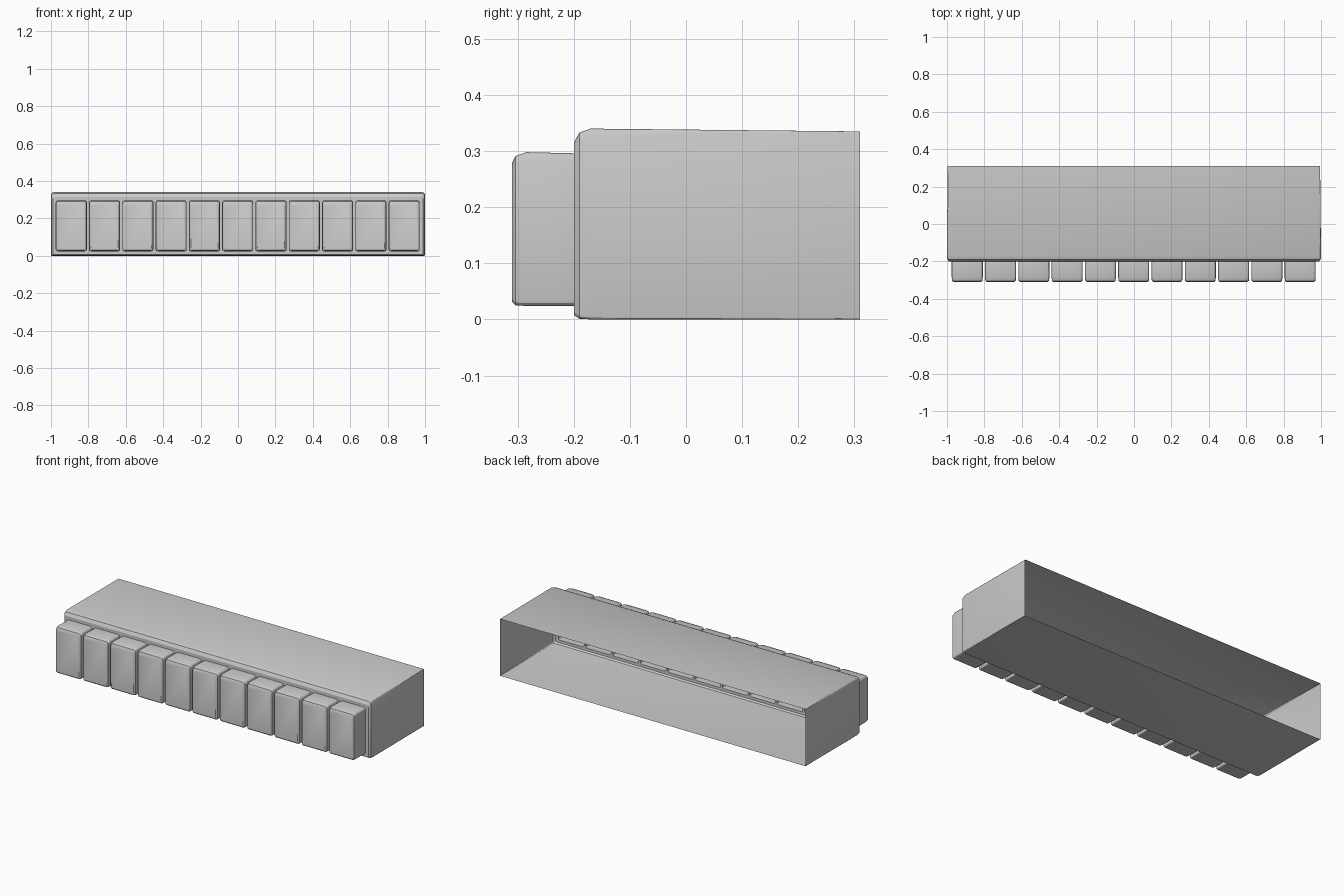
import bpy, bmesh, math

if "Cube" in bpy.data.objects:
    bpy.data.objects.remove(bpy.data.objects["Cube"])

CORNER_STEPS = 3


def ring(bm, y, x0, x1, z0, z1, r_top, r_low):
    """Rounded rectangle of vertices in the plane y."""
    corners = [(x1, z0, -1, 1, r_low, -90), (x1, z1, -1, -1, r_top, 0),
               (x0, z1, 1, -1, r_top, 90), (x0, z0, 1, 1, r_low, 180)]
    verts = []
    for x, z, sx, sz, r, start in corners:
        for k in range(CORNER_STEPS + 1):
            a = math.radians(start + 90 * k / CORNER_STEPS)
            verts.append(bm.verts.new((x + sx * r + r * math.cos(a), y,
                                       z + sz * r + r * math.sin(a))))
    return verts


def loft(bm, rings):
    for a, b in zip(rings, rings[1:]):
        n = len(a)
        for i in range(n):
            j = (i + 1) % n
            bm.faces.new((a[i], a[j], b[j], b[i]))


def loop_edges(bm, verts):
    return [bm.edges.get((v, verts[i - 1])) for i, v in enumerate(verts)]


bm = bmesh.new()

# Outer sleeve, open at the back, rounded towards the front
sleeve = [ring(bm, 0.31, -0.997, 0.995, 0.0, 0.335, 0.002, 0.002),
          ring(bm, -0.17, -1.0, 1.0, 0.0, 0.34, 0.014, 0.006),
          ring(bm, -0.19, -0.998, 0.998, 0.001, 0.333, 0.016, 0.008),
          ring(bm, -0.20, -0.99, 0.99, 0.008, 0.315, 0.016, 0.008)]
loft(bm, sleeve)
front_edges = loop_edges(bm, sleeve[-1])

# Row of hollow rounded blocks pushed out of the front wall
for i in range(11):
    c = -0.8915 + 0.178 * i
    profile = [(-0.20, 0.083, 0.024, 0.296), (-0.285, 0.083, 0.024, 0.298),
               (-0.304, 0.081, 0.025, 0.291), (-0.31, 0.073, 0.031, 0.279)]
    rings = [ring(bm, y, c - w, c + w, z0, z1, 0.014, 0.010)
             for y, w, z0, z1 in profile]
    loft(bm, rings)
    bm.faces.new(rings[-1])
    front_edges += loop_edges(bm, rings[0])

# Front wall around the block openings
bmesh.ops.triangle_fill(bm, edges=front_edges, use_beauty=True,
                        normal=(0, -1, 0))
bmesh.ops.recalc_face_normals(bm, faces=bm.faces)

# Make the surface face outward
bm.normal_update()
front = min(bm.faces, key=lambda f: f.calc_center_median().y)
if front.normal.y > 0:
    bmesh.ops.reverse_faces(bm, faces=bm.faces)

mesh = bpy.data.meshes.new("block_row_shell")
bm.to_mesh(mesh)
bm.free()
shell = bpy.data.objects.new("block_row_shell", mesh)
bpy.context.collection.objects.link(shell)
bpy.context.view_layer.objects.active = shell
shell.select_set(True)
bpy.ops.object.shade_smooth_by_angle(angle=math.radians(25))
